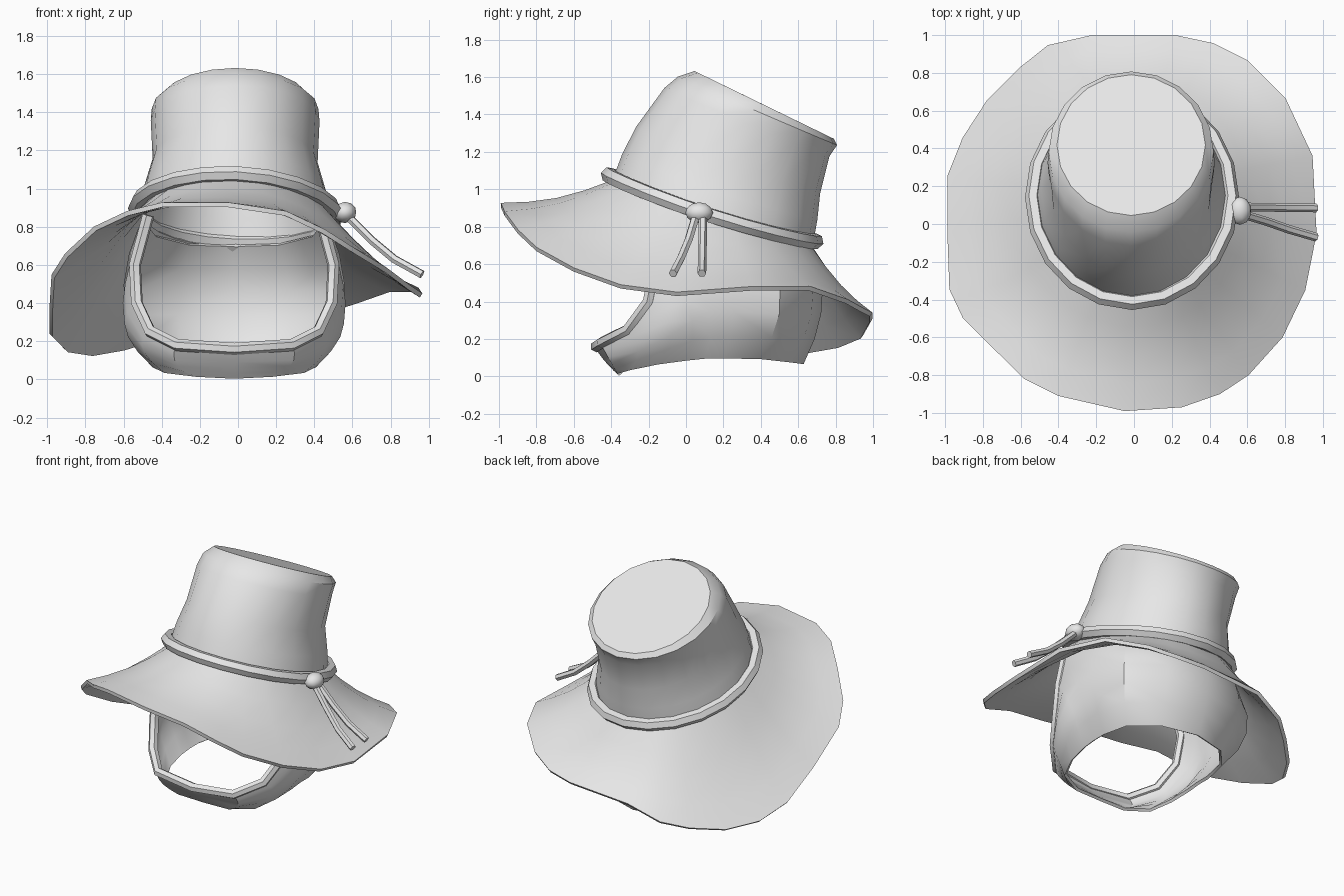
import bpy, bmesh
from math import sin, cos, pi, atan2
from mathutils import Vector

cube = bpy.data.objects.get("Cube")
if cube:
    bpy.data.objects.remove(cube, do_unlink=True)

grey = bpy.data.materials.new("plain_grey")
grey.use_nodes = True
shade = (0.8, 0.8, 0.8, 1)
grey.diffuse_color = shade
grey.node_tree.nodes["Principled BSDF"].inputs["Base Color"].default_value = shade


def finish(obj, thickness=0.0, angle=35):
    """Give an object its colour, thickness and shading."""
    obj.data.materials.append(grey)
    if thickness:
        solid = obj.modifiers.new("thickness", 'SOLIDIFY')
        solid.thickness = thickness
        solid.offset = 0
    bpy.ops.object.select_all(action='DESELECT')
    obj.select_set(True)
    bpy.context.view_layer.objects.active = obj
    bpy.ops.object.convert(target='MESH')
    bpy.ops.object.shade_smooth_by_angle(angle=angle * pi / 180)


def loft(name, rows, cap=False, thickness=0.0):
    """Skin a list of closed loops that share one point count."""
    bm = bmesh.new()
    loops = [[bm.verts.new(p) for p in row] for row in rows]
    for low, high in zip(loops, loops[1:]):
        for i in range(len(low)):
            bm.faces.new((low[i - 1], low[i], high[i], high[i - 1]))
    if cap:
        bm.faces.new(loops[-1])
    bmesh.ops.recalc_face_normals(bm, faces=bm.faces)
    mesh = bpy.data.meshes.new(name)
    bm.to_mesh(mesh)
    bm.free()
    obj = bpy.data.objects.new(name, mesh)
    bpy.context.collection.objects.link(obj)
    finish(obj, thickness)


def tube(name, points, radius, cyclic=False):
    """Sweep a six-sided cord along a path."""
    curve = bpy.data.curves.new(name, 'CURVE')
    curve.dimensions = '3D'
    curve.bevel_depth = radius
    curve.bevel_resolution = 1
    curve.use_fill_caps = True
    spline = curve.splines.new('POLY')
    spline.points.add(len(points) - 1)
    for point, p in zip(spline.points, points):
        point.co = (*p, 1)
    spline.use_cyclic_u = cyclic
    obj = bpy.data.objects.new(name, curve)
    bpy.context.collection.objects.link(obj)
    finish(obj, angle=50)


def seam(angle, rx, ry, lift=0.0):
    """Point on the tilted oval where crown, brim and hood meet."""
    x, y = rx * cos(angle) - 0.01, 0.14 + ry * sin(angle)
    d = y - 0.07
    return Vector((x, y, 0.87 - 0.33 * d + 0.07 * d * d - 0.04 * x + lift))


# Crown: tilted rings from the seam to the sloping flat top
SIDES = 20
angles = [2 * pi * i / SIDES for i in range(SIDES)]
# each ring: share of height, centre y, half width, half depth
crown_rings = [(0, 0.14, 0.5, 0.53), (0.25, 0.18, 0.47, 0.515),
               (0.5, 0.225, 0.425, 0.485), (0.85, 0.325, 0.435, 0.435),
               (0.95, 0.38, 0.43, 0.42), (1, 0.415, 0.39, 0.37)]
crown = []
for t, cy, rx, ry in crown_rings:
    ring = []
    for a in angles:
        top_z = 1.445 - 0.18 * sin(a)
        z = seam(a, 0.49, 0.53).z * (1 - t) + top_z * t
        ring.append((rx * cos(a) - 0.015, cy + ry * sin(a), z))
    crown.append(ring)
loft("crown", crown, cap=True, thickness=0.015)

# Brim: swept from the seam out to a drooping, wavy edge
brim_edge = [(0.23, 0.99, 0.33), (0.42, 0.95, 0.35), (0.6, 0.86, 0.40),
             (0.8, 0.66, 0.47), (0.94, 0.36, 0.47), (0.96, -0.05, 0.44),
             (0.9, -0.35, 0.48), (0.78, -0.6, 0.57), (0.6, -0.8, 0.68),
             (0.45, -0.9, 0.775), (0.25, -0.97, 0.87), (-0.05, -0.99, 0.915),
             (-0.4, -0.91, 0.915), (-0.58, -0.82, 0.87), (-0.75, -0.65, 0.79),
             (-0.9, -0.5, 0.65), (-0.97, -0.35, 0.54), (-0.98, -0.05, 0.37),
             (-0.98, 0.25, 0.23), (-0.9, 0.45, 0.15), (-0.77, 0.65, 0.13),
             (-0.6, 0.82, 0.16), (-0.45, 0.94, 0.21), (-0.23, 0.99, 0.3)]
brim = []
for step in range(5):
    t = step / 4
    ring = []
    for p in map(Vector, brim_edge):
        inner = seam(atan2(p.y - 0.14, p.x), 0.49, 0.53)
        q = inner.lerp(p, t)
        q.z -= 0.035 * sin(pi * t)
        ring.append(q)
    brim.append(ring)
loft("brim", brim, thickness=0.025)

# Hat band: a loose cord round the seam
tube("hat_band", [seam(a, 0.525, 0.555, 0.03) for a in angles], 0.042, cyclic=True)

# Hood: a strip from the face opening and seam, over the cheeks, to the neck
face_edge = [(0, -0.48, 0.16), (0.3, -0.45, 0.18), (0.44, -0.31, 0.25),
             (0.51, -0.2, 0.4), (0.52, -0.16, 0.6), (0.45, -0.18, 0.86)]
upper = face_edge + [seam(a * pi / 180, 0.49, 0.52) for a in (0, 30, 60, 90)]
cheek = [(0, -0.42, 0.08), (0.3, -0.4, 0.09), (0.47, -0.25, 0.16),
         (0.56, -0.08, 0.26), (0.57, 0.02, 0.35), (0.56, 0.1, 0.42),
         (0.57, 0.25, 0.42), (0.52, 0.5, 0.4), (0.3, 0.67, 0.4), (0, 0.72, 0.4)]
neck = [(0, -0.35, 0.01), (0.2, -0.36, 0.02), (0.36, -0.29, 0.04),
        (0.42, -0.15, 0.07), (0.44, 0, 0.09), (0.44, 0.1, 0.1),
        (0.44, 0.2, 0.1), (0.4, 0.38, 0.1), (0.25, 0.55, 0.08), (0, 0.62, 0.07)]


def flip(points):
    return [(-p[0], p[1], p[2]) for p in reversed(points)]


def shifted(points):
    return [Vector(p) + Vector((-0.02, 0, 0)) for p in points]


whole = [shifted(list(half) + flip(half[1:-1])) for half in (upper, cheek, neck)]
hood = []
for step in range(6):
    t = step / 5
    ring = []
    for a, m, b in zip(*whole):
        bulge = m * 2 - (a + b) / 2
        ring.append(a * (1 - t) ** 2 + bulge * 2 * t * (1 - t) + b * t * t)
    hood.append(ring)
loft("hood", hood, thickness=0.02)

# Rolled rim round the face opening
tube("face_rim", shifted(flip(face_edge[1:]) + face_edge), 0.032)

# Knot and two hanging cord ends on the left side
bpy.ops.mesh.primitive_ico_sphere_add(subdivisions=2, radius=0.062,
                                      location=(0.56, 0.07, 0.875))
knot = bpy.context.object
knot.name = "knot"
knot.scale = (1, 1.2, 0.9)
finish(knot)
for name, start, end in (("front_cord_end", 0.05, -0.07), ("back_cord_end", 0.09, 0.085)):
    path = [(0.58, 0, 0.85), (0.7, 0.3, 0.73), (0.82, 0.65, 0.63), (0.965, 1, 0.55)]
    tube(name, [(x, start + (end - start) * t, z) for x, t, z in path], 0.023)
